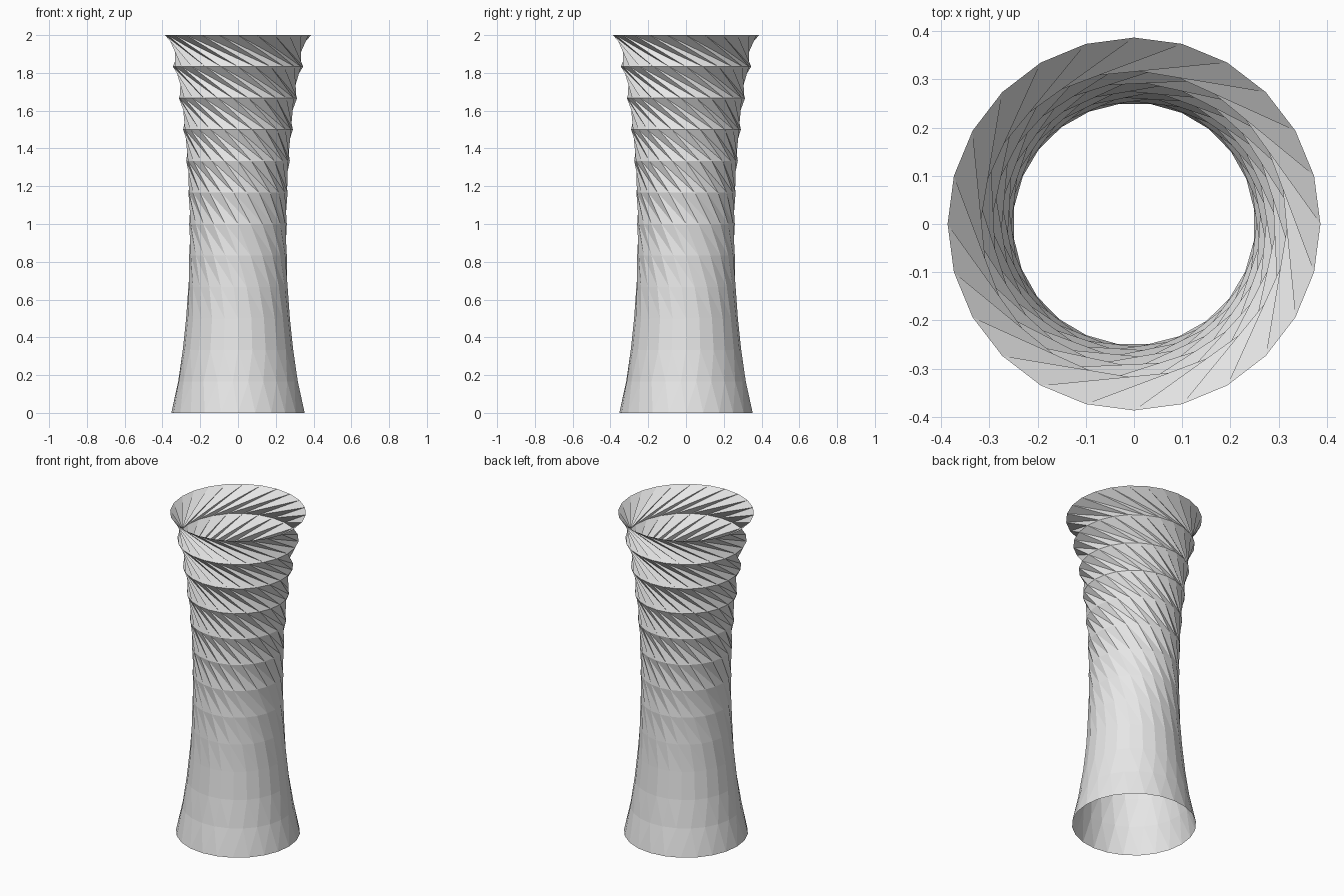
import bpy
import bmesh
from math import cos, sin, radians, tau

SIDES = 24
LEVELS = 12
HEIGHT = 2.0

cube = bpy.data.objects.get("Cube")
if cube:
    bpy.data.objects.remove(cube, do_unlink=True)

# Plain light grey material
grey = bpy.data.materials.new("light_grey")
grey.use_nodes = True
colour = (0.8, 0.8, 0.8, 1.0)
grey.diffuse_color = colour
grey.node_tree.nodes["Principled BSDF"].inputs["Base Color"].default_value = colour

bm = bmesh.new()


def add_ring(radius, angle, z):
    """One circle of vertices, turned by the given angle."""
    steps = [angle + tau * i / SIDES for i in range(SIDES)]
    return [bm.verts.new((radius * cos(a), radius * sin(a), z)) for a in steps]


# Open twisted tube: each level turns further and scales more than the last
radius, angle = 0.353, 0.0
lower = add_ring(radius, angle, 0.0)
for level in range(LEVELS):
    radius *= 0.9 + 0.02 * level
    angle -= radians(5 * (level + 1))
    upper = add_ring(radius, angle, HEIGHT * (level + 1) / LEVELS)
    for i in range(SIDES):
        j = (i + 1) % SIDES
        # Split each twisted panel along its shorter diagonal
        bm.faces.new((lower[i], lower[j], upper[j]))
        bm.faces.new((lower[i], upper[j], upper[i]))
    lower = upper

mesh = bpy.data.meshes.new("twisted_tube")
bm.to_mesh(mesh)
bm.free()
mesh.materials.append(grey)
tube = bpy.data.objects.new("twisted_tube", mesh)
bpy.context.collection.objects.link(tube)
